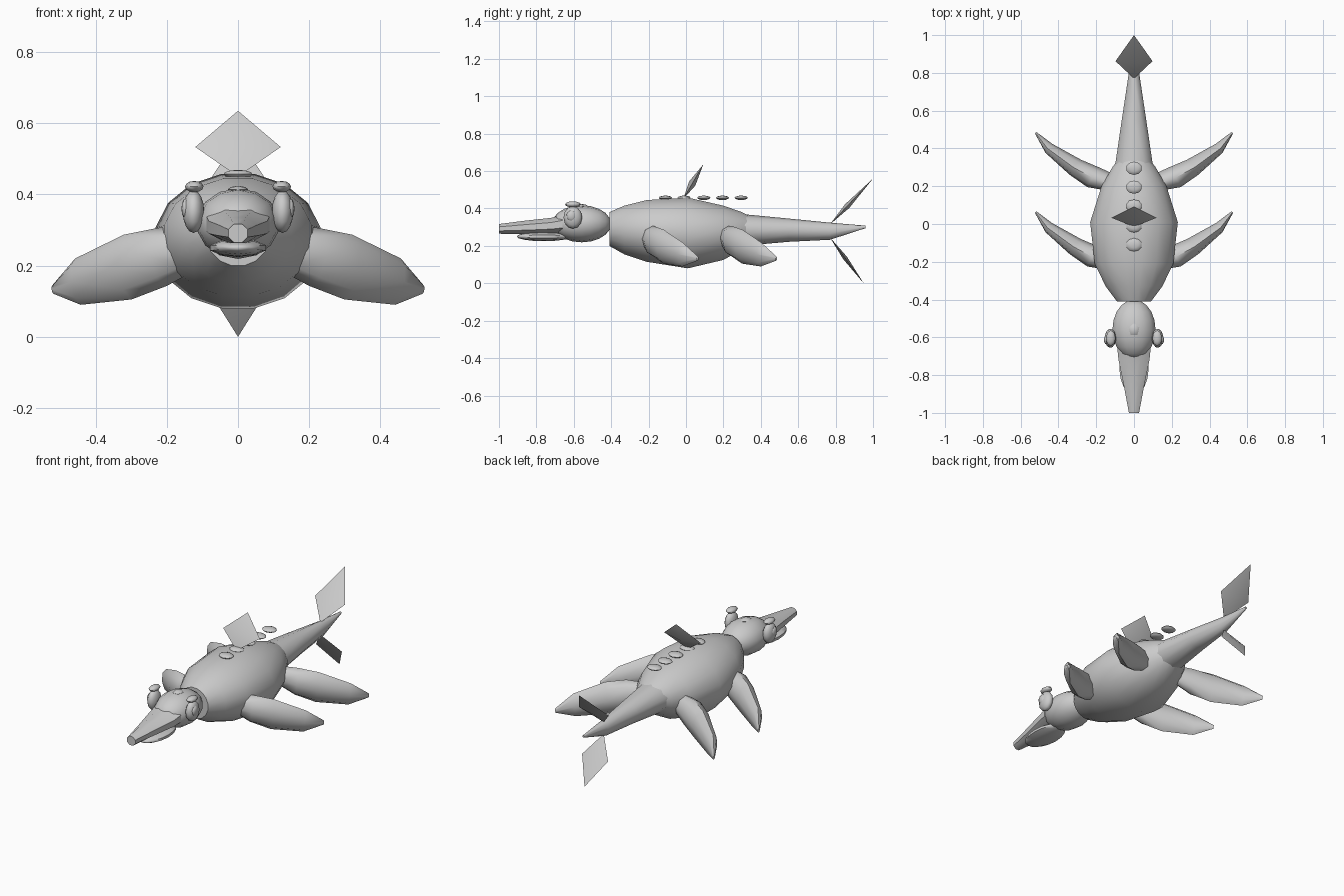
import bpy, bmesh, math
from mathutils import Vector

cube = bpy.data.objects.get("Cube")
if cube:
    bpy.data.objects.remove(cube, do_unlink=True)

# One plain grey skin colour
GREY = (0.6, 0.6, 0.6, 1.0)
skin = bpy.data.materials.new("grey_skin")
skin.use_nodes = True
skin.diffuse_color = GREY
skin.node_tree.nodes["Principled BSDF"].inputs["Base Color"].default_value = GREY


def finish(name, bm, angle=50):
    bmesh.ops.recalc_face_normals(bm, faces=bm.faces)
    mesh = bpy.data.meshes.new(name)
    bm.to_mesh(mesh)
    bm.free()
    mesh.materials.append(skin)
    obj = bpy.data.objects.new(name, mesh)
    bpy.context.collection.objects.link(obj)
    bpy.ops.object.select_all(action='DESELECT')
    obj.select_set(True)
    bpy.context.view_layer.objects.active = obj
    bpy.ops.object.shade_smooth_by_angle(angle=math.radians(angle))
    return obj


def loft(name, rings, angle=50):
    """Skin closed rings of points and cap both ends."""
    bm = bmesh.new()
    loops = [[bm.verts.new(p) for p in ring] for ring in rings]
    for a, b in zip(loops, loops[1:]):
        for i in range(len(a)):
            j = (i + 1) % len(a)
            bm.faces.new((a[i], a[j], b[j], b[i]))
    bm.faces.new(loops[0])
    bm.faces.new(loops[-1])
    return finish(name, bm, angle)


def y_rings(sections, sides):
    """Elliptical rings along y from (y, half width, bottom, top)."""
    rings = []
    for y, w, lo, hi in sections:
        mid, h = (lo + hi) / 2, (hi - lo) / 2
        angles = [math.tau * (i + 0.5) / sides for i in range(sides)]
        k = 1 / math.cos(math.pi / sides)   # keep the flats at full height
        rings.append([(w * k * math.cos(a), y, mid + h * k * math.sin(a)) for a in angles])
    return rings


def ellipsoid(name, centre, radii, segments=12, rings=8, axis='Z', angle=60):
    bm = bmesh.new()
    bmesh.ops.create_uvsphere(bm, u_segments=segments, v_segments=rings, radius=1)
    for v in bm.verts:
        p = v.co.copy()
        if axis == 'X':
            p = Vector((p.z, p.x, p.y))
        elif axis == 'Y':
            p = Vector((p.x, p.z, p.y))
        v.co = Vector(centre) + Vector(p[i] * radii[i] for i in range(3))
    return finish(name, bm, angle)


def diamond_fin(name, base, tip, half_width, thick, mid=0.45):
    """Thin eight-faced diamond leaning from base to tip."""
    bm = bmesh.new()
    base, tip = Vector(base), Vector(tip)
    centre = base.lerp(tip, mid)
    side = Vector((half_width, 0, 0))
    out = (tip - base).cross(Vector((1, 0, 0))).normalized() * thick
    a, b = bm.verts.new(base), bm.verts.new(tip)
    ring = [bm.verts.new(centre + d) for d in (side, out, -side, -out)]
    for i in range(4):
        j = (i + 1) % 4
        bm.faces.new((a, ring[i], ring[j]))
        bm.faces.new((b, ring[j], ring[i]))
    return finish(name, bm, 45)


# Barrel body and tapering tail
loft("body", y_rings([
    (-0.41, 0.09, 0.20, 0.38), (-0.33, 0.15, 0.155, 0.415),
    (-0.21, 0.208, 0.115, 0.445), (0.01, 0.232, 0.08, 0.458),
    (0.20, 0.172, 0.125, 0.415), (0.30, 0.115, 0.18, 0.38),
    (0.37, 0.06, 0.235, 0.345)], 16))
loft("tail", y_rings([
    (0.31, 0.10, 0.205, 0.365), (0.55, 0.065, 0.225, 0.343),
    (0.77, 0.032, 0.235, 0.322), (0.96, 0.006, 0.295, 0.308)], 10))

# Diamond fins on the back and tail
diamond_fin("dorsal_fin", (0, -0.015, 0.45), (0, 0.092, 0.635), 0.12, 0.02)
diamond_fin("upper_tail_fin", (0, 0.77, 0.315), (0, 1.0, 0.56), 0.098, 0.015, 0.4)
diamond_fin("lower_tail_fin", (0, 0.77, 0.245), (0, 0.95, 0.0), 0.085, 0.012)

# Row of raised bumps down the spine
for n, y in enumerate((-0.11, -0.01, 0.095, 0.195, 0.295)):
    ellipsoid(f"back_bump_{n + 1}", (0, y, 0.457), (0.043, 0.035, 0.012), 10, 6)

# Head, beak and blowhole
ellipsoid("head", (0, -0.558, 0.318), (0.117, 0.158, 0.099), 14, 10, 'Y')
loft("upper_beak", y_rings([
    (-0.66, 0.088, 0.268, 0.365), (-0.72, 0.082, 0.265, 0.35),
    (-0.85, 0.055, 0.263, 0.336), (-1.0, 0.027, 0.265, 0.317)], 8))
ellipsoid("lower_beak", (0, -0.76, 0.25), (0.082, 0.145, 0.025), 10, 8, 'Y')
ellipsoid("blowhole", (0, -0.56, 0.414), (0.03, 0.035, 0.01), 5, 4)

# Eyes, pupils and brows on both sides
for side, s in (("left", 1), ("right", -1)):
    ellipsoid(f"{side}_eye", (s * 0.125, -0.605, 0.352), (0.03, 0.05, 0.06), 12, 8, 'X')
    ellipsoid(f"{side}_pupil", (s * 0.146, -0.613, 0.36), (0.013, 0.026, 0.03), 10, 6, 'X')
    ellipsoid(f"{side}_brow", (s * 0.123, -0.605, 0.422), (0.026, 0.042, 0.016), 8, 6)

# Four swept flippers: centre, half height, half thickness
FLIPPER = [((0.13, -0.20, 0.245), 0.06, 0.05), ((0.21, -0.175, 0.225), 0.082, 0.062),
           ((0.31, -0.12, 0.196), 0.091, 0.05), ((0.45, -0.02, 0.155), 0.065, 0.03),
           ((0.52, 0.062, 0.133), 0.012, 0.006)]
for pair, dy in (("front", 0.0), ("rear", 0.42)):
    for side, s in (("left", 1), ("right", -1)):
        rings = []
        for (x, y, z), h, t in FLIPPER:
            ring = []
            for i in range(8):
                a = math.tau * i / 8
                u, v = h * math.sin(a), t * math.cos(a)
                # thickness runs across the sweep, height leans slightly outward
                ring.append((s * (x + 0.6 * v + 0.12 * u), y + dy - 0.8 * v, z + u))
            rings.append(ring)
        loft(f"{pair}_{side}_flipper", rings, 60)
